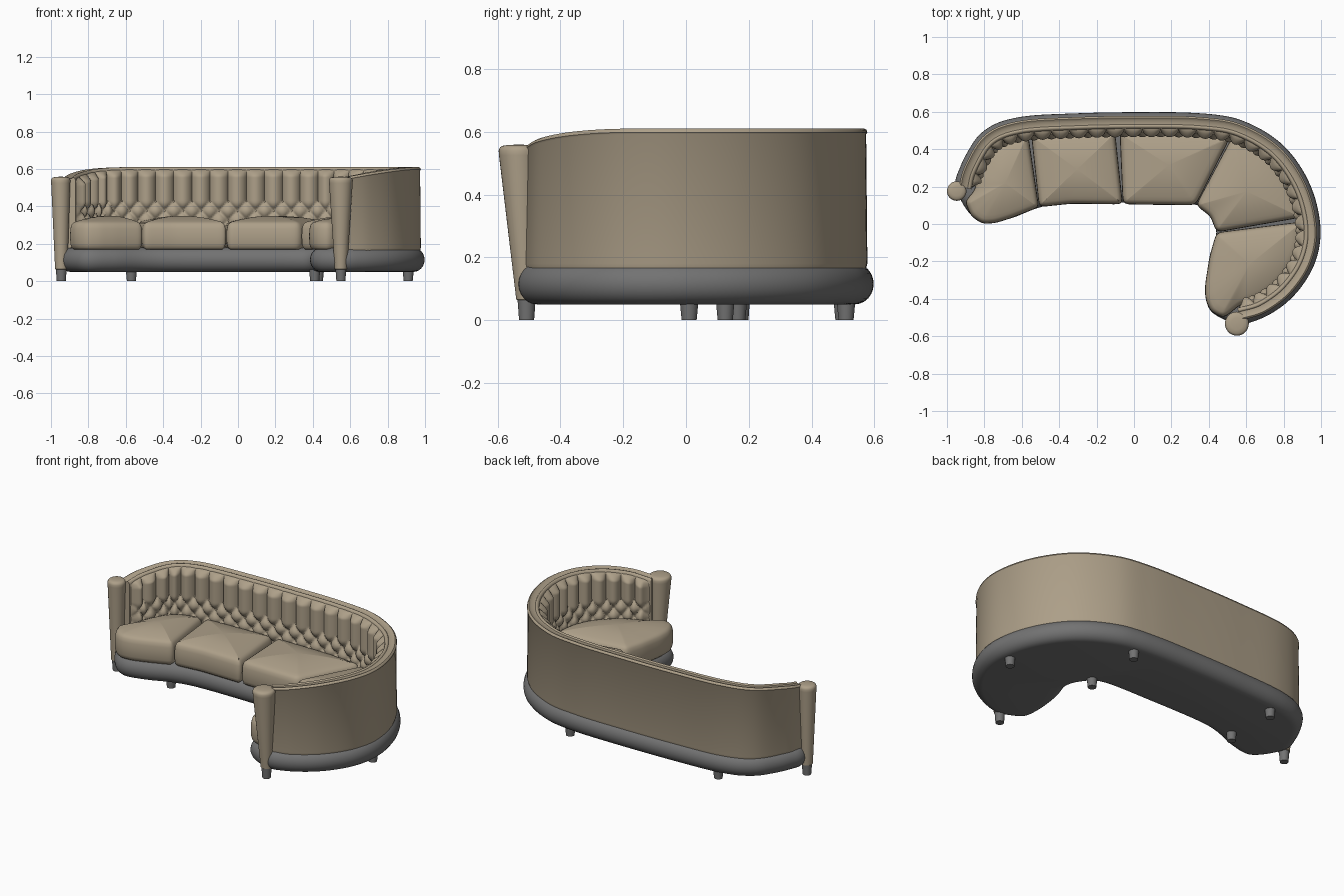
import bpy, bmesh, math
from mathutils import Vector

if "Cube" in bpy.data.objects:
    bpy.data.objects.remove(bpy.data.objects["Cube"])


def material(name, rgb):
    m = bpy.data.materials.new(name)
    m.diffuse_color = (*rgb, 1)
    m.use_nodes = True
    m.node_tree.nodes["Principled BSDF"].inputs["Base Color"].default_value = m.diffuse_color
    return m


TAN = material("tan_leather", (0.42, 0.35, 0.25))
GREY = material("dark_grey", (0.17, 0.17, 0.17))


def resample(pts, n, closed=False):
    """Even spacing along a polyline."""
    pts = pts + [pts[0]] if closed else pts
    acc = [0.0]
    for a, b in zip(pts, pts[1:]):
        acc.append(acc[-1] + (b - a).length)
    out, j = [], 0
    for i in range(n):
        d = acc[-1] * i / (n if closed else n - 1)
        while j < len(pts) - 2 and acc[j + 1] < d:
            j += 1
        out.append(pts[j].lerp(pts[j + 1], (d - acc[j]) / max(acc[j + 1] - acc[j], 1e-9)))
    return out


def spline(raw, n, closed=False):
    """Smooth curve through the points."""
    p = [Vector(q) for q in raw]
    c = len(p)
    at = (lambda i: p[i % c]) if closed else (lambda i: p[max(0, min(c - 1, i))])
    out = []
    for i in range(c if closed else c - 1):
        a, b, d, e = at(i - 1), at(i), at(i + 1), at(i + 2)
        for k in range(16):
            t = k / 16
            out.append(0.5 * (2 * b + (d - a) * t + (2 * a - 5 * b + 4 * d - e) * t * t
                              + (3 * b - a - 3 * d + e) * t ** 3))
    if not closed:
        out.append(p[-1])
    return resample(out, n, closed)


def normals(p, closed=False):
    """Inward normals of a clockwise path."""
    n, out = len(p), []
    for i in range(n):
        t = (p[(i + 1) % n] - p[i - 1]) if closed else (p[min(i + 1, n - 1)] - p[max(i - 1, 0)])
        out.append(Vector((t.y, -t.x)).normalized())
    return out


def loft(name, rings, mat, closed=True, caps=True, angle=40):
    """Skin a list of equal point rings."""
    bm = bmesh.new()
    rows = [[bm.verts.new(q) for q in r] for r in rings]
    n = len(rows[0])
    for a, b in zip(rows, rows[1:]):
        for i in range(n if closed else n - 1):
            j = (i + 1) % n
            bm.faces.new((a[i], a[j], b[j], b[i]))
    if caps:
        bm.faces.new(rows[0])
        bm.faces.new(rows[-1])
    bmesh.ops.recalc_face_normals(bm, faces=bm.faces)
    me = bpy.data.meshes.new(name)
    bm.to_mesh(me)
    bm.free()
    ob = bpy.data.objects.new(name, me)
    bpy.context.collection.objects.link(ob)
    me.materials.append(mat)
    bpy.ops.object.select_all(action='DESELECT')
    ob.select_set(True)
    bpy.context.view_layer.objects.active = ob
    bpy.ops.object.shade_smooth_by_angle(angle=math.radians(angle))
    return ob


def column(name, rings, mat, seg=32):
    """Round column from (x, y, z, radius) rings."""
    return loft(name, [[(x + r * math.cos(2 * math.pi * i / seg), y + r * math.sin(2 * math.pi * i / seg), z)
                        for i in range(seg)] for x, y, z, r in rings], mat)


# Plan outlines: outside of the back, and front of the seat
BACK = [(-0.935, 0.20), (-0.905, 0.31), (-0.80, 0.475), (-0.62, 0.55), (-0.3, 0.572), (0.05, 0.578),
        (0.35, 0.572), (0.57, 0.535), (0.78, 0.41), (0.92, 0.21), (0.977, -0.02), (0.945, -0.21),
        (0.84, -0.37), (0.70, -0.475), (0.57, -0.515)]
FRONT = [(0.48, -0.51), (0.40, -0.45), (0.385, -0.33), (0.405, -0.17), (0.44, -0.05), (0.41, 0.04),
         (0.32, 0.105), (0, 0.115), (-0.34, 0.113), (-0.5, 0.09), (-0.66, 0.03), (-0.80, 0.005), (-0.89, 0.07)]
CH, SUB = 32, 12
N = CH * SUB + 1
path = spline(BACK, N)
pnorm = normals(path)
L = sum((b - a).length for a, b in zip(path, path[1:]))


def top(i):
    """Height of the back, dropping to the arms."""
    e = min(i, N - 1 - i) / (N - 1) * L
    return 0.61 - 0.055 * (1 - min(e / 0.55, 1)) ** 2


def on_back(i, off, z):
    q = path[i] + pnorm[i] * off
    return (q.x, q.y, z)


# Base plinth with a rounded edge
outer = [p - n * 0.02 for p, n in zip(path[::12], pnorm[::12])]
base = spline([tuple(p) for p in outer] + FRONT, 240, True)
bn = normals(base, True)
rings = []
for k in range(13):
    a = -math.pi / 2 + math.pi * k / 12
    off, z = 0.06 * (1 - math.cos(a)), 0.115 + 0.065 * math.sin(a)
    rings.append([(p.x + n.x * off, p.y + n.y * off, z) for p, n in zip(base, bn)])
loft("base_plinth", rings, GREY)

# Outer back shell with beaded rim: (inset, drop below the top)
SECTION = [(0.004, 0.018), (0, 0.012), (0.003, 0.004), (0.010, 0), (0.017, 0.003), (0.020, 0.006),
           (0.046, 0.006), (0.050, 0.001), (0.057, 0), (0.064, 0.005), (0.068, 0.014)]
rings = []
for i in range(0, N, 3):
    rings.append([on_back(i, 0.004, 0.165), on_back(i, 0.0, 0.18)]
                 + [on_back(i, o, top(i) - d) for o, d in SECTION] + [on_back(i, 0.068, 0.165)])
loft("back_shell", rings, TAN, angle=50)

# Tufted padding: straight pleats above, diamonds below the first button row
Z1, ROW = 0.425, 0.05
ROWS = 44


def tuft(u, z):
    v = max(0.0, (Z1 - z) / ROW)
    a = abs(math.sin(math.pi * (u + v / 2)) * math.sin(math.pi * (u - v / 2)))
    return a ** 0.35


rings = []
for r in range(ROWS + 1):
    ring = []
    for i in range(N):
        zt = top(i) - 0.012
        f = r / ROWS
        z = zt + (0.22 - zt) * f ** 1.25
        env = math.sqrt(min(1, (zt - z) / 0.035))
        end = min(1, min(i, N - 1 - i) / 5)
        ring.append(on_back(i, 0.06 + env * end * (0.018 + 0.036 * tuft(i / SUB, z)), z))
    rings.append(ring)
loft("tufted_padding", rings, TAN, closed=False, caps=False, angle=70)

# Buttons in staggered rows
bm = bmesh.new()
for row in range(3):
    for k in range(1, CH):
        i = k * SUB + (SUB // 2 if row % 2 else 0)
        if i < N - SUB:
            res = bmesh.ops.create_uvsphere(bm, u_segments=8, v_segments=6, radius=0.008)
            bmesh.ops.translate(bm, verts=res["verts"], vec=on_back(i, 0.079, Z1 - row * ROW))
me = bpy.data.meshes.new("tuft_buttons")
bm.to_mesh(me)
bm.free()
me.materials.append(TAN)
me.shade_smooth()
bpy.context.collection.objects.link(bpy.data.objects.new("tuft_buttons", me))


# Seat cushions between points on the back, closed by front points
def nearest(q):
    return min(range(N), key=lambda i: (path[i] - Vector(q)).length)


CUSHIONS = {
    "left_end": ((-0.93, 0.2), (-0.56, 0.555), [(-0.508, 0.09), (-0.66, 0.03), (-0.74, 0.005), (-0.81, 0.0),
                                              (-0.87, 0.04), (-0.905, 0.12)]),
    "left_middle": ((-0.56, 0.555), (-0.08, 0.57), [(-0.06, 0.105), (-0.34, 0.108), (-0.508, 0.09)]),
    "right_middle": ((-0.08, 0.57), (0.55, 0.54), [(0.33, 0.10), (-0.06, 0.105)]),
    "corner": ((0.55, 0.54), (0.975, 0.02), [(0.44, -0.045), (0.41, 0.04), (0.33, 0.10)]),
    "right_end": ((0.975, 0.02), (0.57, -0.515), [(0.48, -0.505), (0.41, -0.47), (0.38, -0.40), (0.38, -0.32),
                                                 (0.405, -0.17), (0.44, -0.045)]),
}
EDGE = [(0.02, 0.17), (0.008, 0.18), (0.002, 0.20), (0, 0.24), (0.002, 0.28), (0.008, 0.301),
        (0.016, 0.311), (0.026, 0.317)]
for name, (a, b, front) in CUSHIONS.items():
    ia, ib = nearest(a), nearest(b)
    pts = [path[i] + pnorm[i] * 0.085 for i in range(ia, ib + 1, 4)] + [Vector(q) for q in front]
    ol = resample(pts, 100, True)
    for _ in range(3):
        ol = [(ol[i - 1] + 2 * ol[i] + ol[(i + 1) % 100]) / 4 for i in range(100)]
    nn = normals(ol, True)
    rings = [[(p.x + n.x * o, p.y + n.y * o, z) for p, n in zip(ol, nn)] for o, z in EDGE]
    c = sum(ol, Vector((0, 0))) / 100
    for t in (0.9, 0.75, 0.55, 0.35, 0.15, 0.03):
        z = 0.317 + 0.033 * (1 - t * t)
        rings.append([(c.x + (x - c.x) * t, c.y + (y - c.y) * t, z) for x, y, _ in rings[7]])
    loft(name + "_cushion", rings, TAN, angle=60)

# Tapered arm posts with their feet: bottom centre, top centre, top radius
for side, (bx, by), (tx, ty), r in (("left", (-0.945, 0.175), (-0.948, 0.176), 0.052),
                                    ("right", (0.55, -0.508), (0.55, -0.533), 0.064)):
    column(side + "_arm_post", [(bx, by, 0.062, 0.026), (bx, by, 0.066, 0.033), (tx, ty, 0.525, r - 0.001),
                                (tx, ty, 0.54, r), (tx, ty, 0.55, r - 0.004), (tx, ty, 0.555, r - 0.011),
                                (tx, ty, 0.558, r * 0.5), (tx, ty, 0.559, 0.004)], TAN)
    column(side + "_post_foot", [(bx, by, 0, 0.024), (bx, by, 0.068, 0.029)], GREY)

# Legs under the plinth
for k, (x, y) in enumerate([(-0.57, 0.50), (0.43, 0.51), (0.91, 0.01), (0.41, 0.125), (-0.57, 0.165)]):
    column(f"leg_{k + 1}", [(x, y, 0, 0.024), (x, y, 0.075, 0.031)], GREY)
